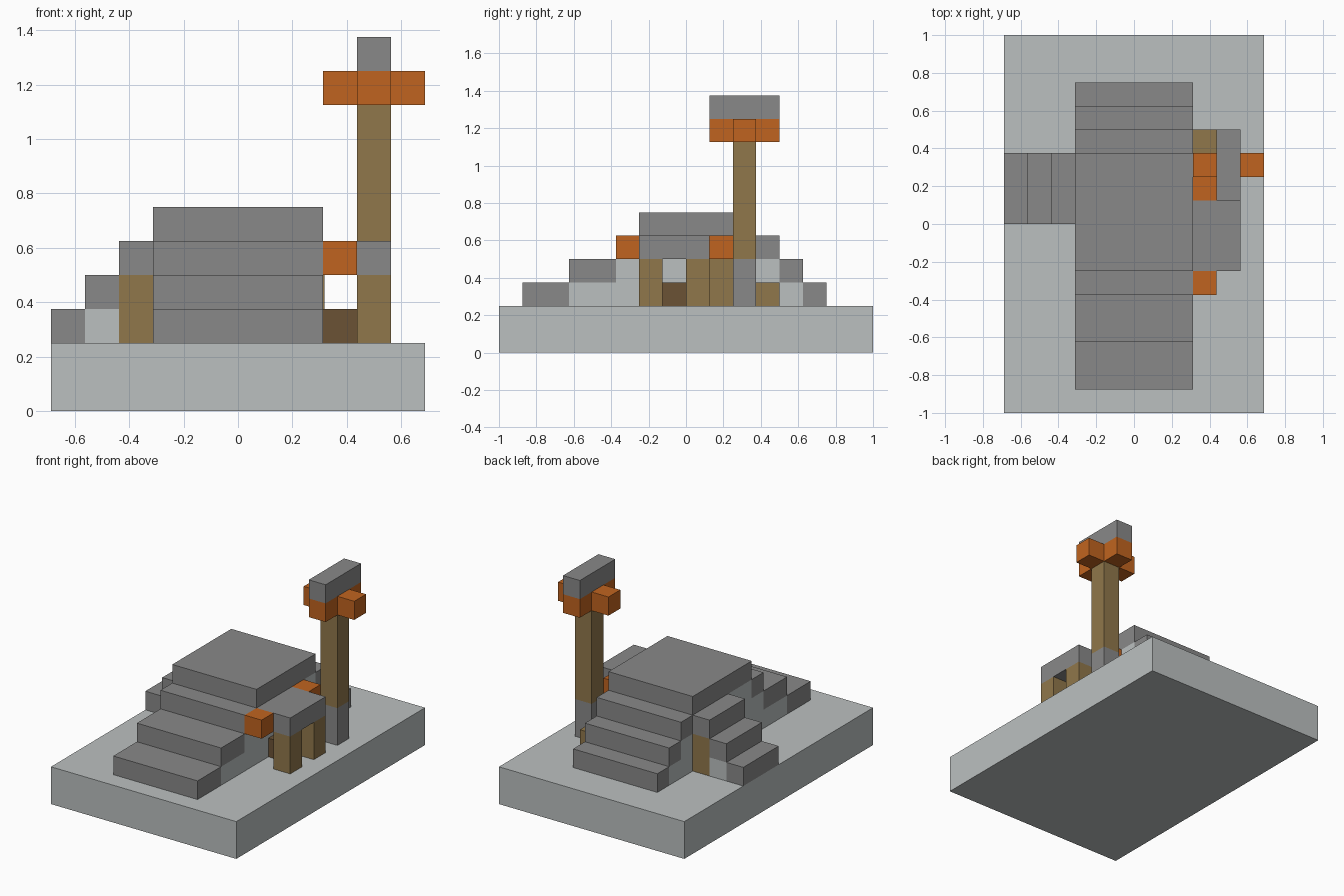
import bpy

cube = bpy.data.objects.get("Cube")
if cube:
    bpy.data.objects.remove(cube, do_unlink=True)

U = 0.125  # block size


def material(name, r, g, b):
    m = bpy.data.materials.new(name)
    m.use_nodes = True
    m.diffuse_color = (r, g, b, 1)
    m.node_tree.nodes["Principled BSDF"].inputs["Base Color"].default_value = (r, g, b, 1)
    return m


stone = material("pale_stone", 0.50, 0.53, 0.53)
slate = material("grey_slate", 0.25, 0.25, 0.25)
wood = material("light_wood", 0.28, 0.185, 0.07)
dark = material("dark_wood", 0.145, 0.085, 0.035)
flame = material("orange", 0.53, 0.127, 0.014)


def block(name, mat, xs, ys, zs):
    """Box spanning block indices (start, end) on each axis."""
    spans = (xs, ys, zs)
    origin = (-5.5, -8, 0)
    bpy.ops.mesh.primitive_cube_add(
        size=1, location=[(o + (a + b) / 2) * U for o, (a, b) in zip(origin, spans)])
    ob = bpy.context.object
    ob.name = name
    ob.scale = [(b - a) * U for a, b in spans]
    ob.data.materials.append(mat)
    return ob


block("ground_slab", stone, (0, 11), (0, 16), (0, 2))

# House: pale walls with a stepped roof over them
house = (3, 8)
fronts = [1, 3, 5, 6]
backs = [14, 13, 12, 11]
for k in range(3):
    z = (k + 2, k + 3)
    block("roof_front_step", slate, house, (fronts[k], fronts[k + 1]), z)
    block("roof_back_step", slate, house, (backs[k + 1], backs[k]), z)
    block("house_wall", stone, house, (fronts[k + 1], backs[k + 1]), z)
block("roof_top", slate, house, (6, 11), (5, 6))
block("side_door", wood, (7.9, 8.04), (9, 10), (2, 4))

# Side wing with its own stepped roof
wing = (8, 11)
for k in range(3):
    block("wing_roof_step", slate, (k, k + 1), wing, (k + 2, k + 3))
block("wing_wall", stone, (1, 2), wing, (2, 3))
block("wing_timber", wood, (2, 3), wing, (2, 4))

# Porch
block("porch_roof", slate, (8, 10), (6, 9), (4, 5))
for y in (6, 8):
    block("porch_post", wood, (9, 10), (y, y + 1), (2, 4))
for y in (5, 9):
    block("lantern", flame, (8, 9), (y, y + 1), (4, 5))
block("bench", dark, (8, 9), (7, 8), (2, 3))
block("crate", wood, (8, 9), (11, 12), (2, 3))

# Tower
mast = (9, 10)
block("tower_foot", slate, mast, (10, 11), (2, 4))
block("tower_mast", wood, mast, (10, 11), (4, 9))
block("tower_beacon_long", flame, mast, (9, 12), (9, 10))
for x in (8, 10):
    block("tower_beacon_arm", flame, (x, x + 1), (10, 11), (9, 10))
block("tower_cap", slate, mast, (9, 12), (10, 11))
